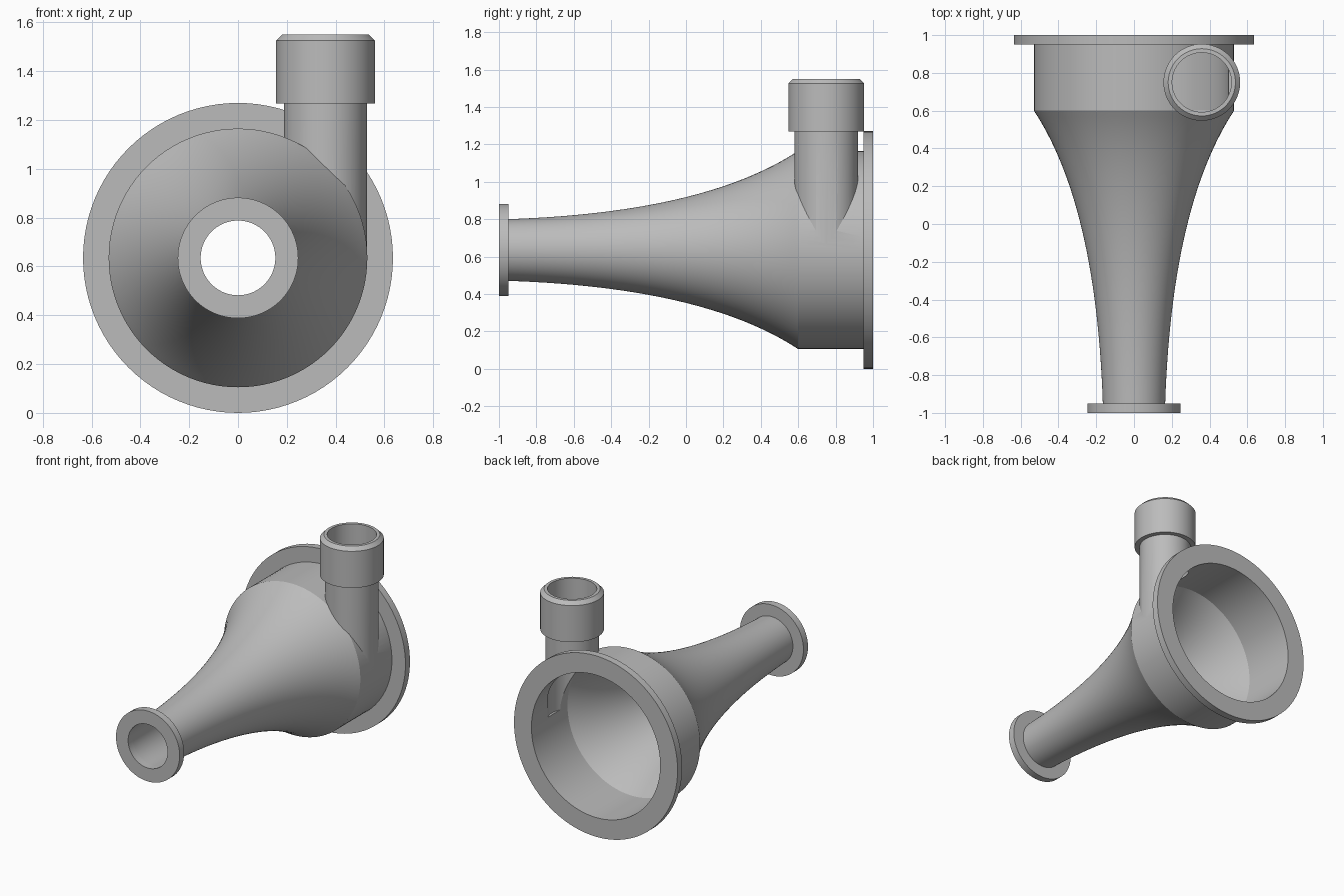
import bpy, bmesh, math
from mathutils import Matrix, Vector

if "Cube" in bpy.data.objects:
    bpy.data.objects.remove(bpy.data.objects["Cube"], do_unlink=True)

AXIS_Z = 0.635
SEGMENTS = 96

grey = bpy.data.materials.new("light grey")
grey.use_nodes = True
colour = (0.5, 0.5, 0.5, 1)
grey.diffuse_color = colour
grey.node_tree.nodes["Principled BSDF"].inputs["Base Color"].default_value = colour

# Placement of the two revolve axes: chamber along y, inlet along z
CHAMBER = Matrix.Translation((0, 0, AXIS_Z)) @ Matrix.Rotation(-math.pi / 2, 4, "X")
INLET = Matrix.Translation((0.359, 0.75, 0))


def lathe(name, profile, place, ring=False):
    """Revolve (radius, height) points; a ring joins its last point to its first."""
    bm = bmesh.new()
    loops = [[bm.verts.new((r * math.cos(a), r * math.sin(a), h))
              for a in (2 * math.pi * i / SEGMENTS for i in range(SEGMENTS))]
             for r, h in profile]
    pairs = list(zip(loops, loops[1:]))
    if ring:
        pairs.append((loops[-1], loops[0]))
    else:
        bm.faces.new(loops[0][::-1])
        bm.faces.new(loops[-1])
    for low, high in pairs:
        for i in range(SEGMENTS):
            j = (i + 1) % SEGMENTS
            bm.faces.new((low[i], low[j], high[j], high[i]))
    bmesh.ops.recalc_face_normals(bm, faces=bm.faces)
    bm.transform(place)
    mesh = bpy.data.meshes.new(name)
    bm.to_mesh(mesh)
    bm.free()
    mesh.materials.append(grey)
    obj = bpy.data.objects.new(name, mesh)
    bpy.context.collection.objects.link(obj)
    return obj


def flare(start, control, end, steps=28):
    """Smooth quadratic curve for the horn-shaped wall."""
    a, b, c = Vector(start), Vector(control), Vector(end)
    return [tuple(a * (1 - t) ** 2 + b * 2 * t * (1 - t) + c * t * t)
            for t in (i / steps for i in range(steps + 1))]


def combine(target, other, operation):
    mod = target.modifiers.new(operation.lower(), "BOOLEAN")
    mod.operation, mod.solver, mod.object = operation, "EXACT", other
    bpy.context.view_layer.objects.active = target
    bpy.ops.object.modifier_apply(modifier=mod.name)
    bpy.data.objects.remove(other, do_unlink=True)


# Flared chamber with tangential inlet pipe, hollowed out
body = lathe("chamber_with_inlet",
             flare((0.165, -0.95), (0.2, 0.1), (0.53, 0.6)) + [(0.53, 0.95)], CHAMBER)
combine(body, lathe("inlet_pipe", [(0.17, AXIS_Z), (0.17, 1.268)], INLET), "UNION")
core = [(0.153, -1.1)] + flare((0.153, -0.95), (0.18, 0.1), (0.5, 0.6)) + [(0.5, 1.1)]
combine(body, lathe("chamber_core", core, CHAMBER), "DIFFERENCE")
combine(body, lathe("inlet_bore", [(0.157, AXIS_Z), (0.157, 1.4)], INLET), "DIFFERENCE")

# End flanges
front = lathe("front_flange", [(0.153, -1), (0.247, -1), (0.247, -0.95), (0.153, -0.95)],
              CHAMBER, ring=True)
back = lathe("back_flange", [(0.5, 0.95), (0.635, 0.95), (0.635, 1), (0.5, 1)],
             CHAMBER, ring=True)

# Chamfered collar on the inlet
collar = lathe("inlet_collar", [(0.157, 1.268), (0.203, 1.268), (0.203, 1.525),
                                (0.178, 1.55), (0.157, 1.55)], INLET, ring=True)

# Smooth round walls with crisp rims
for obj in (body, front, back, collar):
    bpy.ops.object.select_all(action="DESELECT")
    obj.select_set(True)
    bpy.context.view_layer.objects.active = obj
    bpy.ops.object.shade_smooth_by_angle(angle=math.radians(20))
